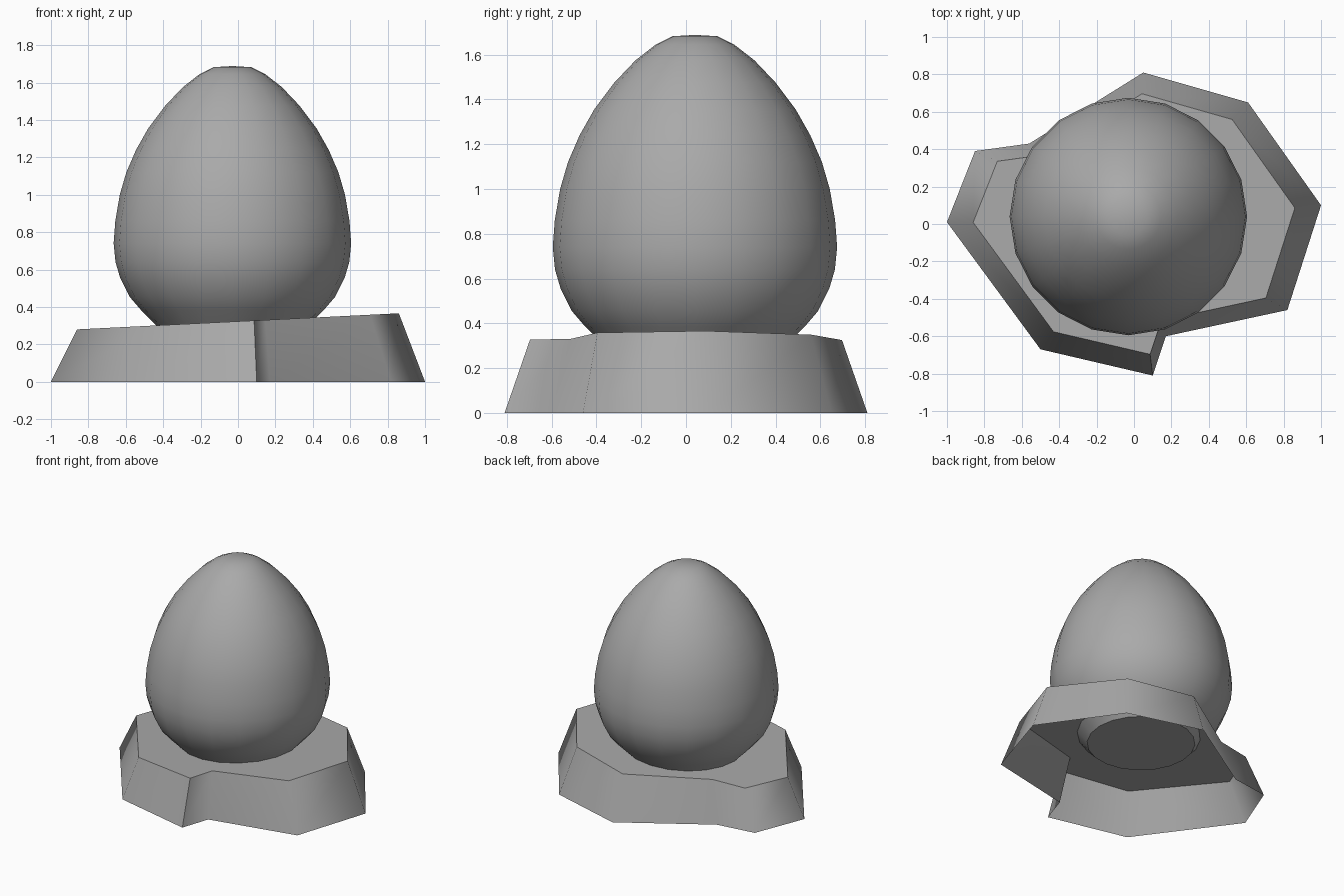
import bpy, bmesh, math

cube = bpy.data.objects.get("Cube")
if cube:
    bpy.data.objects.remove(cube)

stone = bpy.data.materials.new("stone_grey")
stone.use_nodes = True
grey = (0.4, 0.4, 0.4, 1)
stone.diffuse_color = grey
stone.node_tree.nodes["Principled BSDF"].inputs["Base Color"].default_value = grey


def finish(bm, name, angle):
    bmesh.ops.recalc_face_normals(bm, faces=bm.faces)
    mesh = bpy.data.meshes.new(name)
    bm.to_mesh(mesh)
    bm.free()
    mesh.materials.append(stone)
    obj = bpy.data.objects.new(name, mesh)
    bpy.context.collection.objects.link(obj)
    bpy.ops.object.select_all(action='DESELECT')
    obj.select_set(True)
    bpy.context.view_layer.objects.active = obj
    bpy.ops.object.shade_smooth_by_angle(angle=math.radians(angle))
    return obj


def bridge(bm, lower, upper):
    for i in range(len(lower)):
        bm.faces.new((lower[i - 1], lower[i], upper[i], upper[i - 1]))


# Plinth: irregular tapered shell, open below, with a gently sloping top
OUTLINE = [(-1, 0.01), (-0.5, -0.67), (0.1, -0.81), (0.17, -0.6),
           (0.82, -0.46), (1, 0.1), (0.61, 0.65), (0.05, 0.81),
           (-0.56, 0.43), (-0.85, 0.39)]
TAPER = 0.86
bm = bmesh.new()
foot = [bm.verts.new((x, y, 0)) for x, y in OUTLINE]
rim = [bm.verts.new((x * TAPER, y * TAPER, 0.323 + 0.05 * x * TAPER))
       for x, y in OUTLINE]
bridge(bm, foot, rim)
bm.faces.new(rim)
plinth = finish(bm, "plinth", 60)
# Keep the walls facing outward and the top facing up
if max(plinth.data.polygons, key=lambda p: len(p.vertices)).normal.z < 0:
    plinth.data.flip_normals()

# Egg: revolved profile of (radius, height), flat underneath
PROFILE = [(0.375, 0.265), (0.425, 0.32), (0.49, 0.385), (0.55, 0.455),
           (0.6, 0.555), (0.625, 0.64), (0.635, 0.74), (0.626, 0.86),
           (0.602, 1.0), (0.567, 1.12), (0.515, 1.24), (0.45, 1.355),
           (0.36, 1.475), (0.265, 1.575), (0.175, 1.645), (0.1, 1.682)]
SIDES = 20
bm = bmesh.new()
rings = []
for r, z in PROFILE:
    rings.append([bm.verts.new((-0.03 + r * math.cos(math.tau * i / SIDES),
                                0.04 + r * math.sin(math.tau * i / SIDES), z))
                  for i in range(SIDES)])
for lower, upper in zip(rings, rings[1:]):
    bridge(bm, lower, upper)
bm.faces.new(rings[0])
tip = bm.verts.new((-0.03, 0.04, 1.688))
for i in range(SIDES):
    bm.faces.new((rings[-1][i - 1], rings[-1][i], tip))
finish(bm, "egg", 40)
